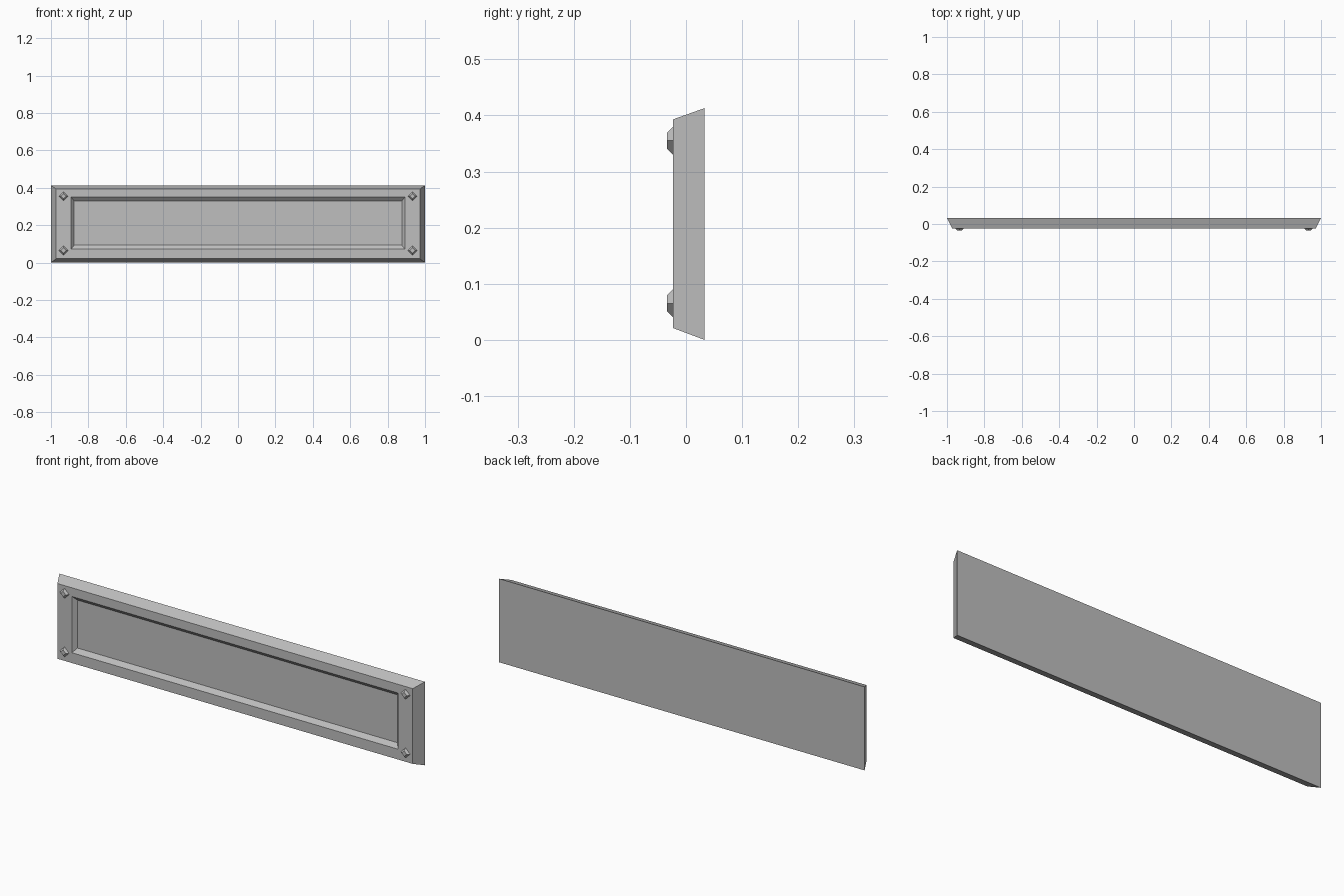
import bpy
import bmesh
import math
from mathutils import Matrix, Vector

cube = bpy.data.objects.get("Cube")
if cube:
    bpy.data.objects.remove(cube, do_unlink=True)

grey = bpy.data.materials.new("plain_grey")
grey.use_nodes = True
colour = (0.52, 0.52, 0.52, 1)
grey.diffuse_color = colour
grey.node_tree.nodes["Principled BSDF"].inputs["Base Color"].default_value = colour


def finish(name, bm):
    """Turn a bmesh into a flat-shaded grey object."""
    bmesh.ops.recalc_face_normals(bm, faces=bm.faces)
    mesh = bpy.data.meshes.new(name)
    bm.to_mesh(mesh)
    bm.free()
    mesh.materials.append(grey)
    obj = bpy.data.objects.new(name, mesh)
    bpy.context.collection.objects.link(obj)
    return obj


def rectangle(bm, half_width, bottom, top, y):
    corners = ((-1, bottom), (1, bottom), (1, top), (-1, top))
    return [bm.verts.new((side * half_width, y, z)) for side, z in corners]


# Bevelled plate with a sunken front panel, lofted from back to recess floor
bm = bmesh.new()
sections = [
    (1.0, 0.0, 0.413, 0.033),     # back edge
    (0.972, 0.021, 0.393, -0.023),  # front edge
    (0.892, 0.072, 0.35, -0.023),  # recess rim
    (0.876, 0.093, 0.33, -0.005),  # recess floor
]
loops = [rectangle(bm, *section) for section in sections]
for outer, inner in zip(loops, loops[1:]):
    for i in range(4):
        j = (i + 1) % 4
        bm.faces.new((outer[i], outer[j], inner[j], inner[i]))
bm.faces.new(loops[0])
bm.faces.new(loops[-1])
finish("plate", bm)

# Diamond-shaped studs in the four corners
for side, x in (("left", 0.933), ("right", -0.933)):
    for level, z in (("upper", 0.355), ("lower", 0.065)):
        bm = bmesh.new()
        bmesh.ops.create_cone(
            bm, cap_ends=True, segments=4, radius1=0.027, radius2=0.014,
            depth=0.013,
            matrix=Matrix.Translation(Vector((x, -0.0275, z)))
            @ Matrix.Rotation(math.radians(90), 4, "X"))
        # Square the diamond up so its points face up, down and sideways
        angle = math.atan2(bm.verts[:][0].co.z - z, bm.verts[:][0].co.x - x)
        bmesh.ops.rotate(bm, verts=bm.verts, cent=(x, 0, z),
                         matrix=Matrix.Rotation(angle, 3, "Y"))
        finish(f"{level}_{side}_stud", bm)
